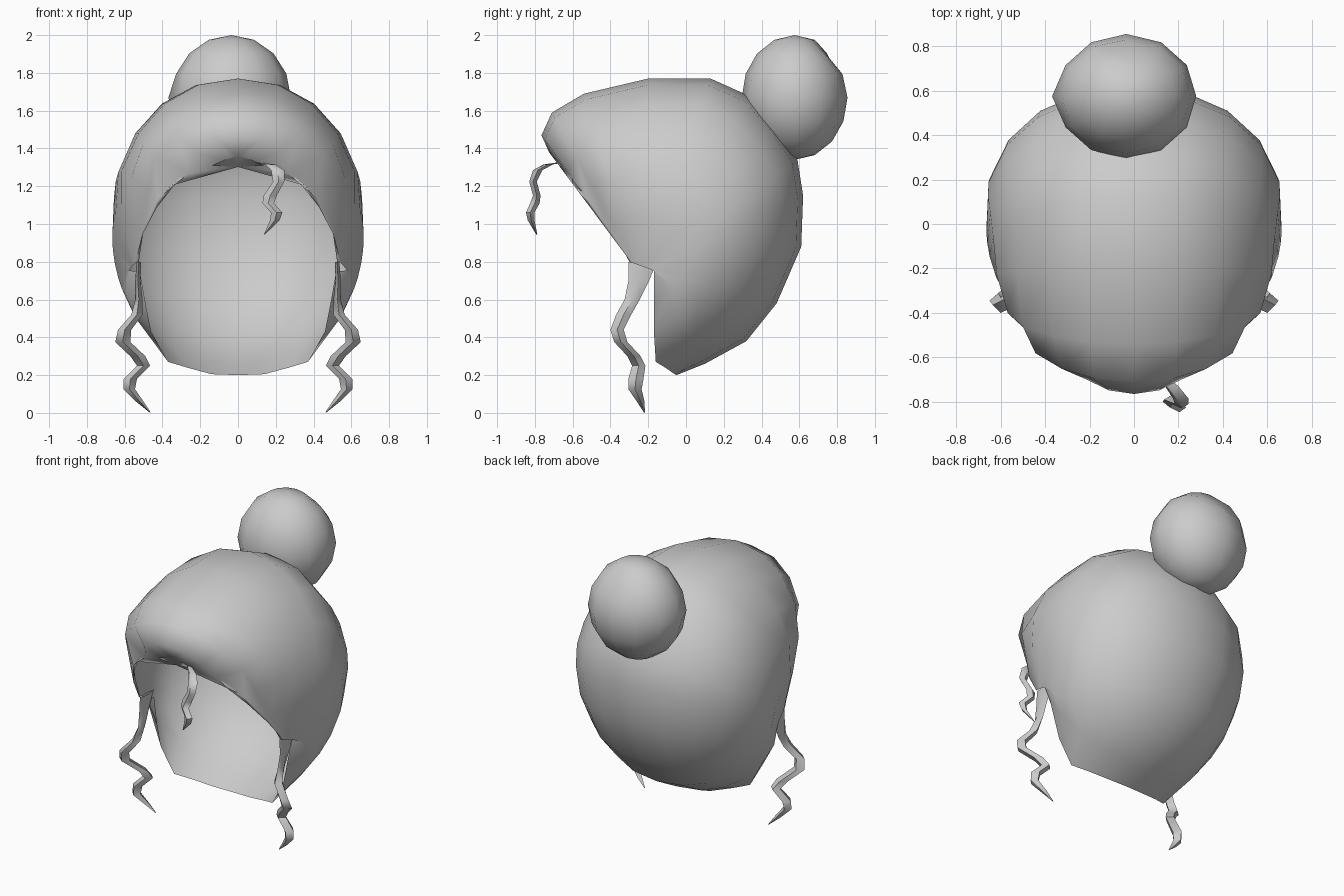
import bpy, bmesh, math
from mathutils import Vector

if "Cube" in bpy.data.objects:
    bpy.data.objects.remove(bpy.data.objects["Cube"], do_unlink=True)

mat = bpy.data.materials.new("hair_grey")
mat.use_nodes = True
GREY = (0.6, 0.6, 0.6, 1)
mat.diffuse_color = GREY
mat.node_tree.nodes["Principled BSDF"].inputs["Base Color"].default_value = GREY


def finish(name, bm, mirror=False, angle=180):
    me = bpy.data.meshes.new(name)
    bm.to_mesh(me)
    bm.free()
    ob = bpy.data.objects.new(name, me)
    bpy.context.collection.objects.link(ob)
    me.materials.append(mat)
    if mirror:
        m = ob.modifiers.new("mirror", 'MIRROR')
        m.use_clip = True
    bpy.ops.object.select_all(action='DESELECT')
    ob.select_set(True)
    bpy.context.view_layer.objects.active = ob
    bpy.ops.object.shade_smooth_by_angle(angle=math.radians(angle))
    return ob


# Hair shell: middle profile (y, z) from brow over the crown to the nape
profile = [(-.66, 1.33), (-.725, 1.38), (-.765, 1.47), (-.71, 1.59), (-.54, 1.69),
           (-.2, 1.77), (.13, 1.77), (.33, 1.68), (.48, 1.51), (.59, 1.34),
           (.62, 1.15), (.61, .88), (.48, .58), (.32, .38), (.1, .26), (-.05, .2)]
# Profile continued across the open face, used only to find the width
face_side = [(-.24, .22), (-.3, .5), (-.5, .68), (-.6, .92), (-.68, 1.23)]
brow_rim = [(.525, -.3, .8), (.5, -.39, .97), (.46, -.46, 1.08), (.40, -.53, 1.17),
            (.30, -.6, 1.25), (.17, -.65, 1.31), (0, -.66, 1.33)]
neck_rim = [(.52, -.16, .75), (.49, -.17, .58), (.46, -.17, .43), (.37, -.16, .27),
            (.27, -.11, .24), (.14, -.06, .205), (0, -.05, .2)]
CY, CZ, HALF_WIDTH = .05, 1.0, .67
loop = profile + face_side


def half_width(y, z):
    """Rounded width: full at the centre, zero on the profile."""
    d = Vector((y - CY, z - CZ))
    for i, a in enumerate(loop):
        a = Vector(a) - Vector((CY, CZ))
        b = Vector(loop[(i + 1) % len(loop)]) - Vector((CY, CZ))
        e = b - a
        det = d.x * e.y - d.y * e.x
        if abs(det) < 1e-9:
            continue
        k = (a.x * e.y - a.y * e.x) / det
        u = (a.x * d.y - a.y * d.x) / det
        if k > 0 and -1e-6 <= u <= 1 + 1e-6:
            s = min(1, 1 / k)
            return HALF_WIDTH * (1 - s ** 2.15) ** (1 / 2.15)
    return 0


bm = bmesh.new()
rows = []
last, steps = len(profile) - 1, len(brow_rim) - 1
for i, (py, pz) in enumerate(profile):
    f = i / last
    sy, sz = -.3 + .14 * f, .8 - .05 * f
    row = []
    for j in range(steps + 1):
        if i in (0, last):
            co = (brow_rim if i == 0 else neck_rim)[j]
        else:
            t = math.sin(math.pi / 2 * j / steps)
            y, z = sy + (py - sy) * t, sz + (pz - sz) * t
            co = (0 if j == steps else half_width(y, z), y, z)
        row.append(bm.verts.new(co))
    rows.append(row)
for a, b in zip(rows, rows[1:]):
    for j in range(steps):
        bm.faces.new((a[j], a[j + 1], b[j + 1], b[j]))
bmesh.ops.recalc_face_normals(bm, faces=bm.faces)
if sum(f.normal.dot(f.calc_center_median() - Vector((0, CY, CZ))) for f in bm.faces) < 0:
    bmesh.ops.reverse_faces(bm, faces=bm.faces)
finish("hair_shell", bm, mirror=True)

# Bun: low-poly ball with a small spur on its right and a tucked fold behind
bm = bmesh.new()
bmesh.ops.create_uvsphere(bm, u_segments=12, v_segments=8, radius=1)
for v in bm.verts:
    n = v.co.copy()
    fold = max(0, n.dot(Vector((.1, .75, .65)).normalized()) - .93) / .07
    spur = max(0, n.dot(Vector((-1, 0, -.05)).normalized()) - .9) / .1
    n *= 1 - .1 * fold + .06 * spur
    v.co = (n.x * .315 - .035, n.y * .28 + .575, n.z * .33 + 1.67)
finish("hair_bun", bm)


def strand(name, sections, mirror=False):
    """Tapered lock; each section is x, y, z, half width in x, half width in y."""
    bm = bmesh.new()
    rings = [[bm.verts.new((x + hx * a, y + hy * b, z))
              for a, b in ((1, 0), (0, 1), (-1, 0), (0, -1))]
             for x, y, z, hx, hy in sections]
    for r, q in zip(rings, rings[1:]):
        for k in range(4):
            bm.faces.new((r[k], r[(k + 1) % 4], q[(k + 1) % 4], q[k]))
    bm.faces.new(rings[-1])
    bmesh.ops.recalc_face_normals(bm, faces=bm.faces)
    finish(name, bm, mirror, 60)


# Curled locks in front of the ears
strand("side_locks", [
    (.525, -.23, .80, .012, .075), (.53, -.25, .70, .014, .055),
    (.525, -.285, .60, .02, .04), (.535, -.33, .52, .03, .04),
    (.60, -.365, .44, .035, .035), (.61, -.345, .375, .04, .035),
    (.53, -.275, .30, .04, .035), (.50, -.25, .25, .035, .035),
    (.57, -.265, .18, .035, .04), (.575, -.27, .125, .03, .035),
    (.52, -.24, .06, .02, .02), (.465, -.22, .002, .003, .003)], mirror=True)

# Small curl hanging from the brow
strand("brow_curl", [
    (.10, -.67, 1.325, .01, .02), (.17, -.73, 1.315, .03, .025),
    (.21, -.785, 1.285, .035, .025), (.215, -.81, 1.225, .03, .02),
    (.17, -.79, 1.15, .035, .02), (.16, -.80, 1.11, .03, .025),
    (.205, -.825, 1.06, .03, .022), (.195, -.82, 1.02, .025, .018),
    (.14, -.79, .945, .003, .003)])
